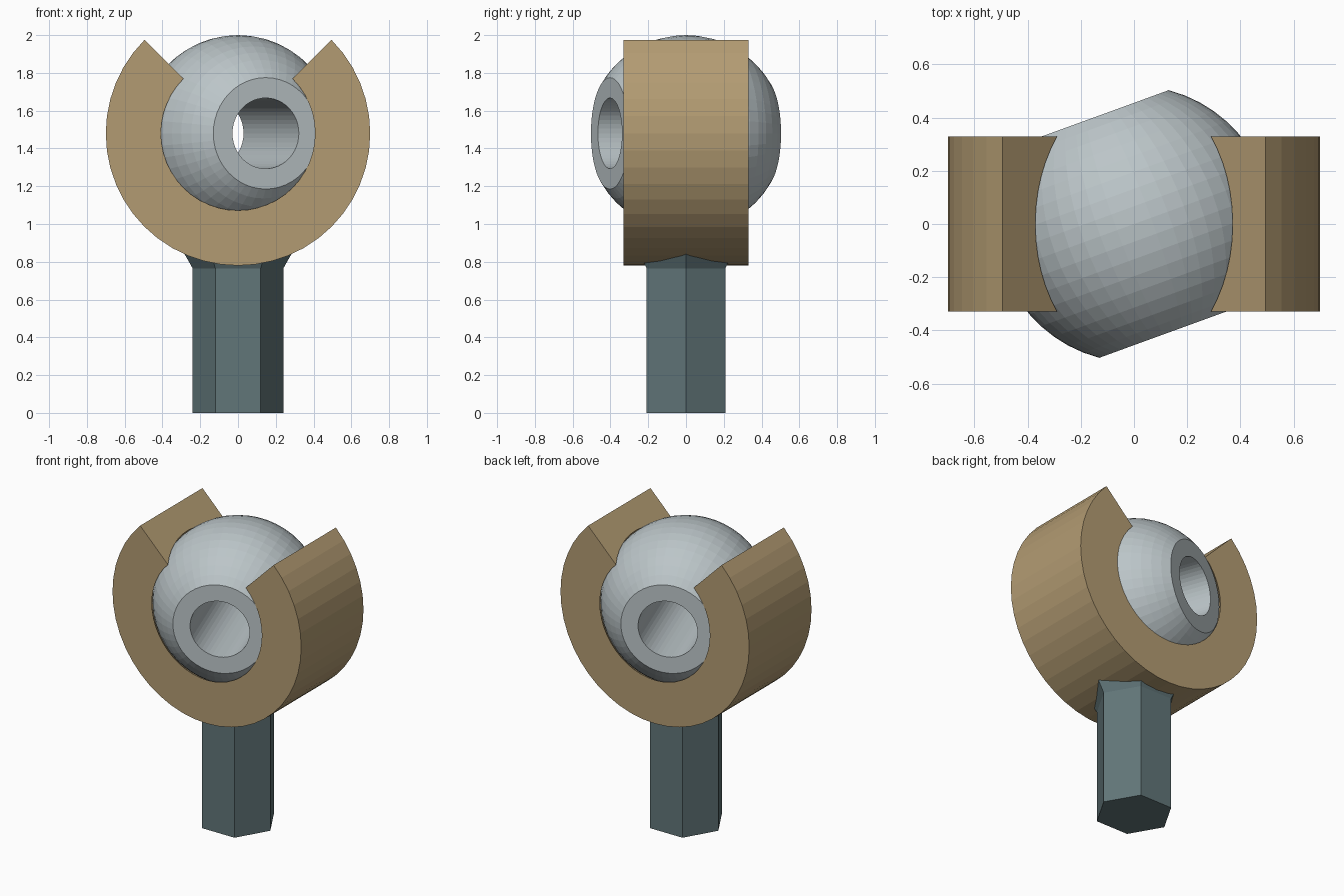
import bpy, bmesh
from math import sin, cos, asin, sqrt, radians, pi, tau
from mathutils import Matrix

if "Cube" in bpy.data.objects:
    bpy.data.objects.remove(bpy.data.objects["Cube"])

CZ = 1.48            # height of the ball centre
BALL_R, SOCKET_R = 0.52, 0.525


def material(name, color):
    m = bpy.data.materials.new(name)
    m.diffuse_color = (*color, 1)
    m.use_nodes = True
    m.node_tree.nodes["Principled BSDF"].inputs["Base Color"].default_value = m.diffuse_color
    return m


def arc(radius, y_end, steps):
    """Points (r, y) on a sphere outline from y_end down to -y_end."""
    a = asin(y_end / radius)
    return [(radius * cos(t), radius * sin(t))
            for t in (a - 2 * a * i / steps for i in range(steps + 1))]


def finish(name, bm, mat):
    bmesh.ops.recalc_face_normals(bm, faces=bm.faces)
    mesh = bpy.data.meshes.new(name)
    bm.to_mesh(mesh)
    bm.free()
    mesh.materials.append(mat)
    ob = bpy.data.objects.new(name, mesh)
    bpy.context.collection.objects.link(ob)
    return ob


def lathe(name, profile, mat, start=0.0, sweep=tau, steps=48, turn=0.0):
    """Revolve a closed (r, y) profile about the y axis, capping partial sweeps."""
    bm = bmesh.new()
    full = abs(sweep - tau) < 1e-6
    rings = []
    for i in range(steps if full else steps + 1):
        a = start + sweep * i / steps
        rings.append([bm.verts.new((r * cos(a), y, r * sin(a))) for r, y in profile])
    n = len(profile)
    for i in range(steps):
        p, q = rings[i], rings[(i + 1) % len(rings)]
        for j in range(n):
            k = (j + 1) % n
            bm.faces.new((p[j], p[k], q[k], q[j]))
    if not full:
        bm.faces.new(rings[0])
        bm.faces.new(rings[-1])
    place = Matrix.Translation((0, 0, CZ)) @ Matrix.Rotation(turn, 4, 'Z')
    bmesh.ops.transform(bm, matrix=place, verts=bm.verts)
    return finish(name, bm, mat)


tan = material("tan", (0.45, 0.33, 0.17))
steel = material("steel", (0.50, 0.56, 0.58))
slate = material("slate", (0.12, 0.18, 0.19))

# Open socket ring with a spherical seat and a 90 degree gap at the top
lathe("socket_ring", [(0.70, -0.33), (0.70, 0.33)] + arc(SOCKET_R, 0.33, 12),
      tan, start=radians(135), sweep=radians(270), steps=36)

# Truncated ball with a through bore, swivelled inside the socket
flat = sqrt(BALL_R ** 2 - 0.295 ** 2)
lathe("bored_ball", [(0.187, -flat), (0.187, flat)] + arc(BALL_R, flat, 16),
      steel, steps=48, turn=radians(20))

# Hexagonal stem, flaring where it meets the ring
bm = bmesh.new()
loops = [[bm.verts.new((r * cos(i * pi / 3), r * sin(i * pi / 3), z)) for i in range(6)]
         for r, z in ((0.24, 0), (0.24, 0.765), (0.305, 0.88))]
for low, high in zip(loops, loops[1:]):
    for i in range(6):
        k = (i + 1) % 6
        bm.faces.new((low[i], low[k], high[k], high[i]))
bm.faces.new(loops[0])
bm.faces.new(loops[-1])
finish("hex_stem", bm, slate)
